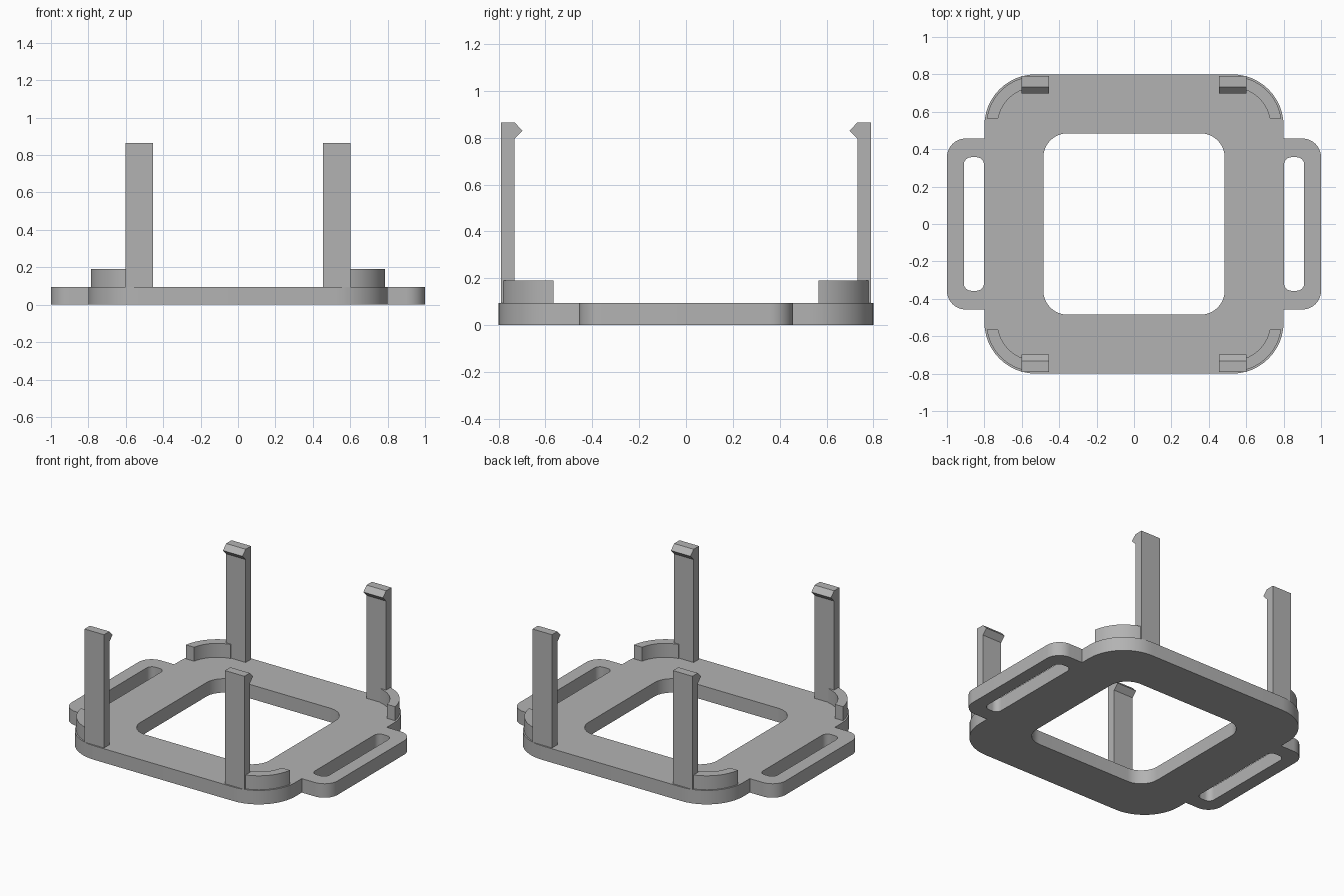
import bpy, bmesh
from math import cos, sin, asin, acos, radians
from mathutils import Vector

cube = bpy.data.objects.get("Cube")
if cube:
    bpy.data.objects.remove(cube, do_unlink=True)

grey = bpy.data.materials.new("plain grey")
grey.use_nodes = True
COLOUR = (0.45, 0.45, 0.45, 1)
grey.diffuse_color = COLOUR
grey.node_tree.nodes["Principled BSDF"].inputs["Base Color"].default_value = COLOUR

PLATE_TOP, WALL_TOP, POST_TOP = 0.095, 0.19, 0.865
CENTRE, PLATE_R = 0.525, 0.275


def fillet(corners, steps=12):
    """Round each right-angled (x, y, radius) corner of a closed outline."""
    pts = []
    for i, (x, y, r) in enumerate(corners):
        p = Vector((x, y))
        a = (Vector(corners[i - 1][:2]) - p).normalized()
        b = (Vector(corners[(i + 1) % len(corners)][:2]) - p).normalized()
        if r == 0:
            pts.append(p)
            continue
        mid = p + (a + b) * r
        for k in range(steps + 1):
            t = radians(90 * k / steps)
            pts.append(mid - b * r * cos(t) - a * r * sin(t))
    return pts


def box_outline(x0, x1, y, r):
    return fillet([(x0, -y, r), (x1, -y, r), (x1, y, r), (x0, y, r)])


def finish(obj):
    obj.data.materials.clear()
    obj.data.materials.append(grey)
    bpy.ops.object.select_all(action='DESELECT')
    obj.select_set(True)
    bpy.context.view_layer.objects.active = obj
    bpy.ops.object.shade_smooth_by_angle(angle=radians(30))


def slab(name, outlines, height):
    """Filled flat outlines (inner ones become holes) extruded up from z = 0."""
    curve = bpy.data.curves.new(name, 'CURVE')
    curve.dimensions = '2D'
    curve.fill_mode = 'BOTH'
    curve.extrude = height / 2
    for pts in outlines:
        spline = curve.splines.new('POLY')
        spline.points.add(len(pts) - 1)
        for sp, p in zip(spline.points, pts):
            sp.co = (p.x, p.y, 0, 1)
        spline.use_cyclic_u = True
    obj = bpy.data.objects.new(name, curve)
    bpy.context.collection.objects.link(obj)
    bpy.ops.object.select_all(action='DESELECT')
    obj.select_set(True)
    bpy.context.view_layer.objects.active = obj
    bpy.ops.object.convert(target='MESH')
    obj = bpy.context.object
    bm = bmesh.new()
    bm.from_mesh(obj.data)
    bmesh.ops.translate(bm, verts=bm.verts, vec=(0, 0, height / 2))
    bmesh.ops.remove_doubles(bm, verts=bm.verts, dist=0.0001)
    bmesh.ops.recalc_face_normals(bm, faces=bm.faces)
    bm.to_mesh(obj.data)
    bm.free()
    finish(obj)


def prism(name, profile, offset, sx, sy):
    """Extrude a 3D profile by offset, placed in the corner given by signs."""
    bm = bmesh.new()
    face = bm.faces.new([bm.verts.new(p) for p in profile])
    ext = bmesh.ops.extrude_face_region(bm, geom=[face], use_keep_orig=True)
    moved = [v for v in ext["geom"] if isinstance(v, bmesh.types.BMVert)]
    bmesh.ops.translate(bm, verts=moved, vec=offset)
    bmesh.ops.scale(bm, verts=bm.verts, vec=(sx, sy, 1))
    bmesh.ops.recalc_face_normals(bm, faces=bm.faces)
    mesh = bpy.data.meshes.new(name)
    bm.to_mesh(mesh)
    bm.free()
    obj = bpy.data.objects.new(name, mesh)
    bpy.context.collection.objects.link(obj)
    finish(obj)


# Base plate with strap ears, central opening and two strap slots
EDGE, EAR_Y, EAR_R = 0.8, 0.457, 0.1
quarter = [(EDGE, EAR_Y, 0), (EDGE, EDGE, PLATE_R)]
ear = [(1, -EAR_Y, EAR_R), (1, EAR_Y, EAR_R)]
half = ear + quarter
half = [(EDGE, -EDGE, PLATE_R), (EDGE, -EAR_Y, 0)] + half
outline = fillet(half + [(-x, -y, r) for x, y, r in half])
slab("base_plate", [outline,
                    box_outline(-0.485, 0.485, 0.485, 0.13),
                    box_outline(0.802, 0.91, 0.357, 0.04),
                    box_outline(-0.91, -0.802, 0.357, 0.04)], PLATE_TOP)

# Curved corner wall section, trimmed square at both ends
OUTER, INNER, TRIM = 0.265, 0.205, 0.04


def arc(r, steps=16):
    start, end = asin(TRIM / r), acos(TRIM / r)
    angles = [start + (end - start) * k / steps for k in range(steps + 1)]
    return [(CENTRE + r * cos(t), CENTRE + r * sin(t), PLATE_TOP) for t in angles]


wall = arc(OUTER) + arc(INNER)[::-1]

# Upright clip post with a pointed hook on its inner face
BACK, FRONT, TIP = 0.79, 0.732, 0.698
post = [(0.455, y, z) for y, z in
        ((BACK, PLATE_TOP), (BACK, POST_TOP), (FRONT, POST_TOP),
         (TIP, 0.83), (FRONT, 0.795), (FRONT, PLATE_TOP))]

for sx, side in ((1, "left"), (-1, "right")):
    for sy, end in ((-1, "front"), (1, "back")):
        prism(f"{end}_{side}_corner_wall", wall, (0, 0, WALL_TOP - PLATE_TOP), sx, sy)
        prism(f"{end}_{side}_clip_post", post, (0.147, 0, 0), sx, sy)
